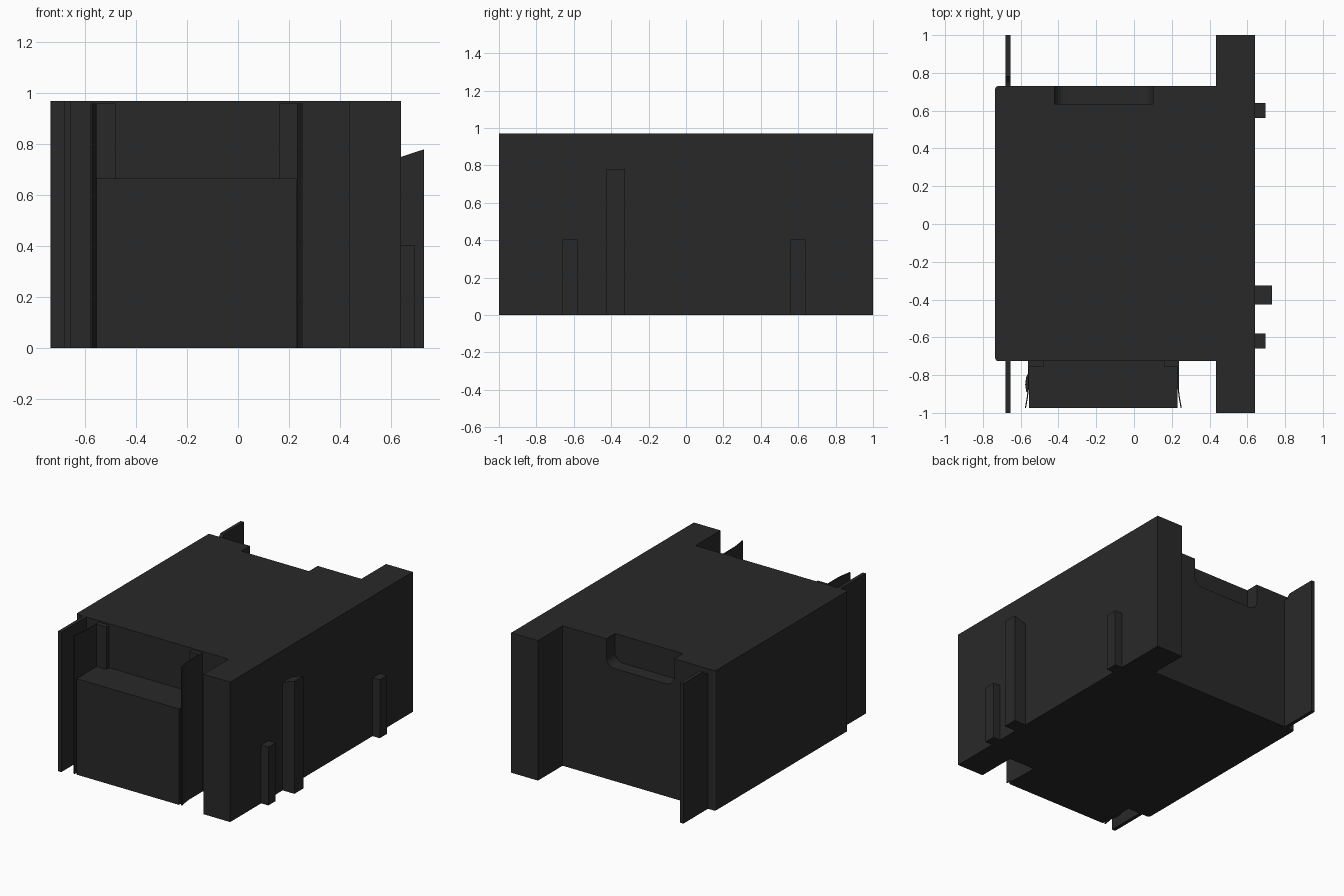
import bpy, bmesh, math

if "Cube" in bpy.data.objects:
    bpy.data.objects.remove(bpy.data.objects["Cube"])

H = 0.97
dark = bpy.data.materials.new("dark_plastic")
dark.diffuse_color = (0.022, 0.022, 0.022, 1)
dark.use_nodes = True
dark.node_tree.nodes["Principled BSDF"].inputs["Base Color"].default_value = dark.diffuse_color


def prism(name, pts, lo, hi, axis="z"):
    """Extrude a 2D profile: z uses (x, y), y uses (x, z), x uses (y, z)."""
    place = {"z": lambda a, b, t: (a, b, t),
             "y": lambda a, b, t: (a, t, b),
             "x": lambda a, b, t: (t, a, b)}[axis]
    bm = bmesh.new()
    low = [bm.verts.new(place(a, b, lo)) for a, b in pts]
    high = [bm.verts.new(place(a, b, hi)) for a, b in pts]
    n = len(pts)
    bm.faces.new(low)
    bm.faces.new(high)
    for i in range(n):
        j = (i + 1) % n
        bm.faces.new((low[i], low[j], high[j], high[i]))
    bmesh.ops.recalc_face_normals(bm, faces=bm.faces)
    me = bpy.data.meshes.new(name)
    bm.to_mesh(me)
    bm.free()
    ob = bpy.data.objects.new(name, me)
    bpy.context.collection.objects.link(ob)
    me.materials.append(dark)
    return ob


def box(name, x, y, z):
    return prism(name, [(x[0], y[0]), (x[1], y[0]), (x[1], y[1]), (x[0], y[1])], *z)


def arc(cx, cy, r, a0, a1, n=6):
    return [(cx + r * math.cos(math.radians(a0 + (a1 - a0) * i / n)),
             cy + r * math.sin(math.radians(a0 + (a1 - a0) * i / n)))
            for i in range(n + 1)]


# Housing with full-length mounting flange and rounded left corners
r = 0.015
outline = [(0.64, -1), (0.64, 1), (0.435, 1), (0.435, 0.73)]
outline += arc(-0.735 + r, 0.73 - r, r, 90, 180, 4)
outline += arc(-0.735 + r, -0.725 + r, r, 180, 270, 4)
outline += [(0.435, -0.725), (0.435, -1)]
housing = prism("housing", outline, 0, H)

# Finger recess in the upper back edge
r = 0.06
cut = [(0.10, 1.1), (-0.42, 1.1)]
cut += arc(-0.42 + r, 0.78 + r, r, 180, 270) + arc(0.10 - r, 0.78 + r, r, 270, 360)
cutter = prism("recess_cutter", cut, 0.635, 0.9, "y")
mod = housing.modifiers.new("recess", "BOOLEAN")
mod.operation, mod.object, mod.solver = "DIFFERENCE", cutter, "EXACT"
bpy.context.view_layer.objects.active = housing
housing.select_set(True)
bpy.ops.object.modifier_apply(modifier=mod.name)
bpy.data.objects.remove(cutter)

# Thin mounting fins on the left, front and back
box("front_fin", (-0.68, -0.655), (-1, -0.72), (0, H))
prism("back_fin", [(0.72, 0), (1, 0), (1, H), (0.78, H), (0.75, 0.94), (0.72, 0.93)],
      -0.68, -0.655, "x")

# Terminal block on the front with raised posts behind it
box("terminal_block", (-0.555, 0.23), (-0.975, -0.72), (0, 0.665))
for side, x in (("left", (-0.557, -0.48)), ("right", (0.16, 0.232))):
    box(side + "_post", x, (-0.757, -0.72), (0.6, 0.96))

# Flared thin guards beside the terminal block
for side, x, s in (("left", -0.556, -1), ("right", 0.231, 1)):
    inner = [(0, -0.72), (0, -0.87), (0.006, -0.92), (0.016, -0.975)]
    pts = inner + [(a + 0.006, b) for a, b in reversed(inner)]
    prism(side + "_guard", [(x + s * a, b) for a, b in pts], 0, 0.96)
prism("guard_rib", [(-0.56, -0.79), (-0.571, -0.81), (-0.576, -0.85),
                    (-0.571, -0.885), (-0.56, -0.9)], 0, 0.76)

# Locating ribs on the right side, the tall one with a sloping top
for name, y in (("front_rib", -0.62), ("back_rib", 0.60)):
    box(name, (0.63, 0.695), (y - 0.04, y + 0.04), (0, 0.405))
prism("tall_rib", [(0.63, 0), (0.73, 0), (0.73, 0.78), (0.63, 0.747)],
      -0.425, -0.325, "y")
